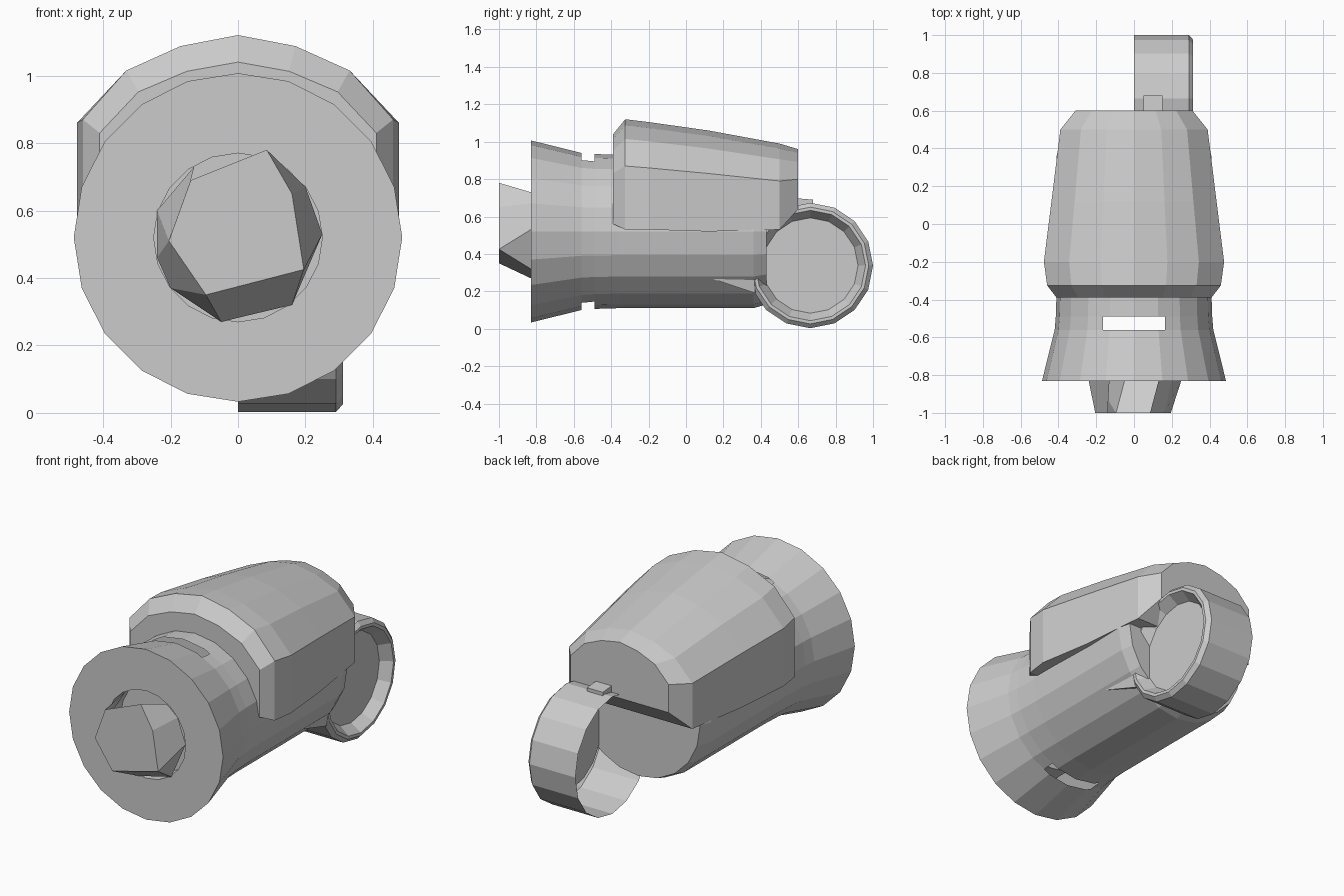
import bpy, bmesh
from math import sin, cos, pi

if "Cube" in bpy.data.objects:
    bpy.data.objects.remove(bpy.data.objects["Cube"])


def finish(bm, name):
    bmesh.ops.remove_doubles(bm, verts=bm.verts, dist=0.0005)
    bmesh.ops.recalc_face_normals(bm, faces=bm.faces)
    me = bpy.data.meshes.new(name)
    bm.to_mesh(me)
    bm.free()
    ob = bpy.data.objects.new(name, me)
    bpy.context.collection.objects.link(ob)
    return ob


def loft(rings, cap_start=False, cap_end=False, skip=()):
    """Bridge closed rings of points; repeated points collapse to one vertex."""
    bm = bmesh.new()
    seen = {}

    def face(points):
        vs = []
        for p in points:
            k = tuple(round(c, 4) for c in p)
            v = seen.get(k) or seen.setdefault(k, bm.verts.new(k))
            if v not in vs:
                vs.append(v)
        if len(vs) > 2:
            bm.faces.new(vs)

    for a, b in zip(rings, rings[1:]):
        n = len(a)
        for i in range(n):
            if i not in skip:
                j = (i + 1) % n
                face((a[i], a[j], b[j], b[i]))
    if cap_start:
        face(rings[0])
    if cap_end:
        face(rings[-1])
    return bm


def circle(n, r, place):
    return [place(r * sin(2 * pi * i / n), r * cos(2 * pi * i / n)) for i in range(n)]


# Main barrel: flared front, recessed front opening, flat rear
AXIS_Z = 0.52
profile = [(-0.70, 0.25), (-0.83, 0.25), (-0.83, 0.487), (-0.56, 0.42), (-0.49, 0.414),
           (-0.36, 0.41), (0.36, 0.41), (0.43, 0.39)]
bm = loft([circle(20, r, lambda a, b, y=y: (a, y, AXIS_Z + b)) for y, r in profile], True, True)
# Vent slots on the top and bottom of the barrel
for x in (-0.165, 0.165):
    band = [f for f in bm.faces if -0.56 < f.calc_center_median().y < -0.49]
    geom = band + list({e for f in band for e in f.edges}) + list({v for f in band for v in f.verts})
    bmesh.ops.bisect_plane(bm, geom=geom, plane_co=(x, 0, 0), plane_no=(1, 0, 0))
slot = [f for f in bm.faces if -0.56 < f.calc_center_median().y < -0.49
        and abs(f.calc_center_median().x) < 0.165]
bmesh.ops.delete(bm, geom=slot, context='FACES')
finish(bm, "barrel")

# Front plug: irregular faceted knob, open at its upper left
A, B, C, D, E, F = (.085, .78), (.16, .65), (.195, .425), (-.095, .35), (-.205, .51), (-.14, .69)
front = [A, A, B, C, C, D, D, E, E, F]
back = [(0, .77), (.13, .73), (.2, .67), (.25, .53), (.16, .32), (-.05, .27),
        (-.2, .37), (-.24, .46), (-.24, .6), (-.13, .73)]
finish(loft([[(x, -1.0, z) for x, z in front], [(x, -0.83, z) for x, z in back]],
            cap_start=True, skip=(9, 0)), "front_plug")


# Cowl: arched cover over the upper half of the barrel
def arch(y, w, bottom, side, top):
    rise = top - side
    half = [(1, bottom), (1, side), (.72, side + .58 * rise), (.37, side + .87 * rise)]
    pts = [(w * x, y, z) for x, z in half] + [(0, y, top)]
    return pts + [(-w * x, y, z) for x, z in reversed(half)]


sections = [(-.39, .41, .56, .83, 1.04), (-.325, .46, .53, .87, 1.12), (-.2, .477, .53, .86, 1.105),
            (.12, .437, .52, .83, 1.06), (.5, .39, .53, .79, .99), (.6, .31, .64, .80, .96)]
finish(loft([arch(*s) for s in sections], True, True), "cowl")

# Rear side cup: short tube across the back, closed by a recessed disc
CY, CZ = 0.665, 0.338
cup = [(0.0, .335), (.29, .335), (.312, .312), (.312, .295), (.25, .255)]
finish(loft([circle(16, r, lambda a, b, x=x: (x, CY + a, CZ + b)) for x, r in cup],
            cap_end=True), "side_cup")


# Small brackets joining the cup to the barrel and cowl
def hull(points, name):
    bm = bmesh.new()
    for p in points:
        bm.verts.new(p)
    bmesh.ops.convex_hull(bm, input=bm.verts)
    finish(bm, name)


hull([(.32, .13, .27), (.33, .36, .35), (.30, .37, .19), (.2, .42, .2), (.2, .42, .36)], "barrel_bracket")
hull([(x, y, z) for x in (.05, .15) for y, z in ((.56, .66), (.56, .70), (.68, .66), (.68, .69))],
     "cowl_bracket")
